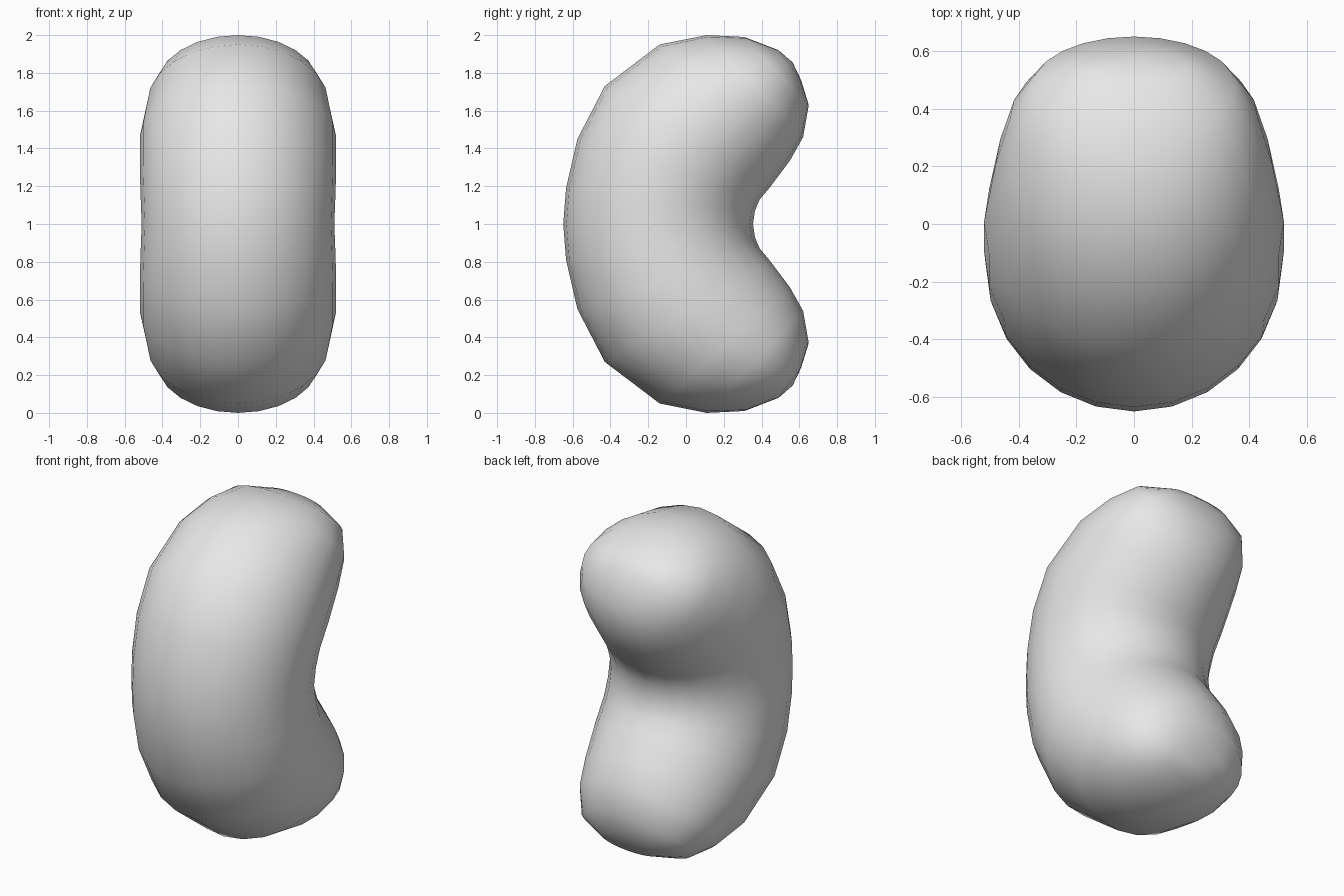
import bpy, bmesh, math
from mathutils import Vector

cube = bpy.data.objects.get("Cube")
if cube:
    bpy.data.objects.remove(cube, do_unlink=True)

SIDES = 24

# Upper half sections: outer (y, z), inner (y, z), half width
upper = [
    ((-0.65, 1.00), (0.355, 1.00), 0.51),
    ((-0.635, 1.19), (0.365, 1.07), 0.515),
    ((-0.575, 1.45), (0.39, 1.13), 0.52),
    ((-0.43, 1.73), (0.445, 1.195), 0.52),
    ((-0.14, 1.95), (0.55, 1.335), 0.48),
    ((0.11, 2.00), (0.62, 1.46), 0.43),
    ((0.31, 1.99), (0.65, 1.63), 0.35),
    ((0.49, 1.92), (0.61, 1.76), 0.19),
]
tip = (0.565, 1.855)


def flip(p):
    return (p[0], 2 - p[1])


# The lower half mirrors the upper half about mid height
lower = [(flip(o), flip(i), w) for o, i, w in reversed(upper[1:])]
sections = lower + upper

bm = bmesh.new()


def ring(outer, inner, width):
    """Elliptical cross-section spanning the outer and inner curve."""
    o, i = Vector((0, *outer)), Vector((0, *inner))
    mid, half = (o + i) / 2, (o - i) / 2
    verts = []
    for k in range(SIDES):
        a = math.tau * k / SIDES
        p = mid + half * math.cos(a) + Vector((width * math.sin(a), 0, 0))
        verts.append(bm.verts.new(p))
    return verts


# Bean skin
rings = [ring(*s) for s in sections]
for a, b in zip(rings, rings[1:]):
    for k in range(SIDES):
        n = (k + 1) % SIDES
        bm.faces.new((a[k], a[n], b[n], b[k]))

# Rounded ends
for loop, point in ((rings[0], flip(tip)), (rings[-1], tip)):
    pole = bm.verts.new((0, *point))
    for k in range(SIDES):
        bm.faces.new((loop[k], loop[(k + 1) % SIDES], pole))

bmesh.ops.recalc_face_normals(bm, faces=bm.faces)
for f in bm.faces:
    f.smooth = True

mesh = bpy.data.meshes.new("bean_body")
bm.to_mesh(mesh)
bm.free()
bean = bpy.data.objects.new("bean_body", mesh)
bpy.context.collection.objects.link(bean)

# Plain light grey
grey = bpy.data.materials.new("light_grey")
grey.use_nodes = True
colour = (0.8, 0.8, 0.8, 1)
grey.diffuse_color = colour
grey.node_tree.nodes["Principled BSDF"].inputs["Base Color"].default_value = colour
mesh.materials.append(grey)
